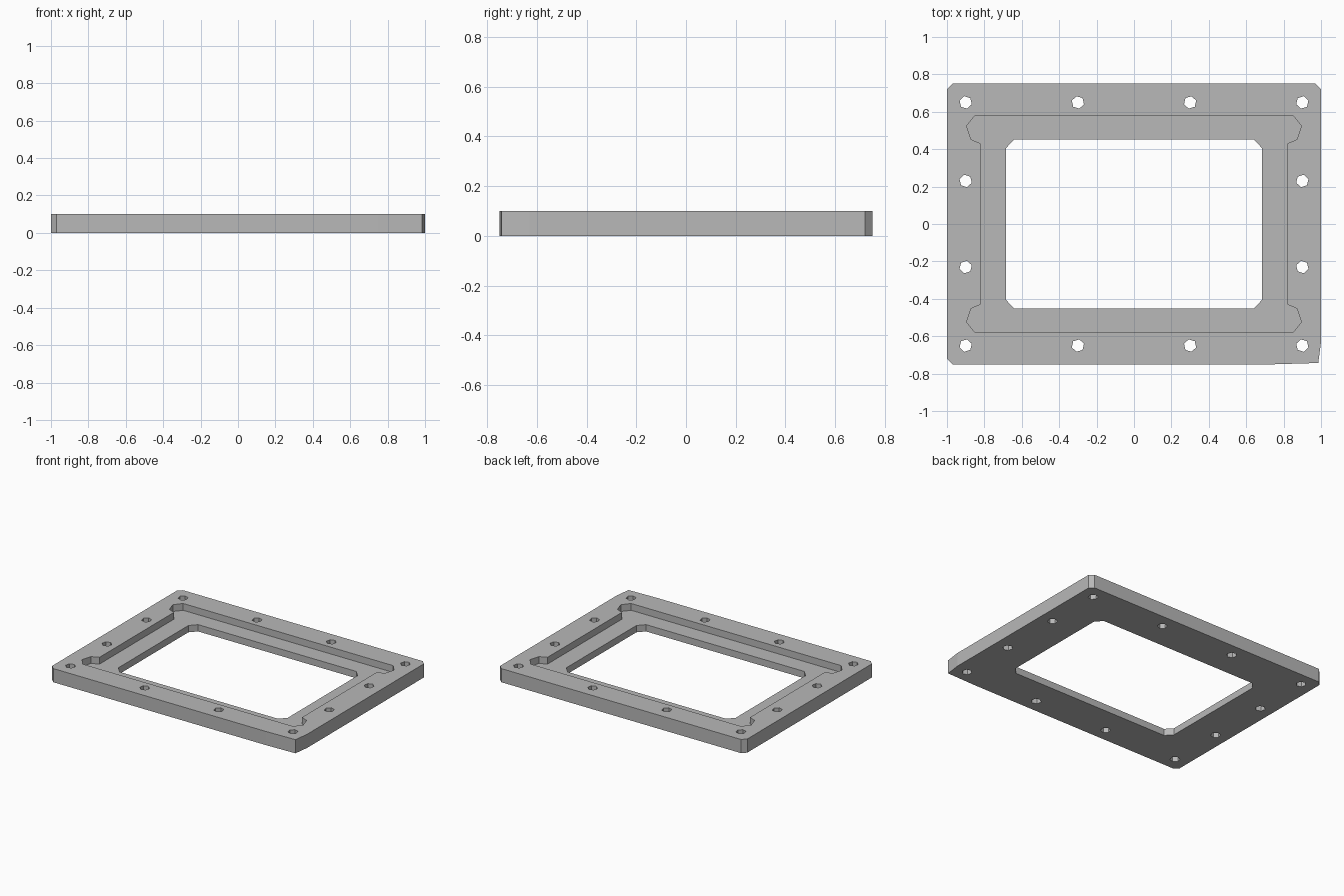
import bpy
import bmesh
from math import cos, sin, tau
from mathutils import Vector

cube = bpy.data.objects.get("Cube")
if cube:
    bpy.data.objects.remove(cube, do_unlink=True)

TOP, LEDGE, BASE = 0.1, 0.05, 0.0

grey = bpy.data.materials.new("plain grey")
grey.use_nodes = True
grey.diffuse_color = (0.48, 0.48, 0.48, 1)
grey.node_tree.nodes["Principled BSDF"].inputs["Base Color"].default_value = (0.48, 0.48, 0.48, 1)


def mirrored(quarter):
    """Closed outline from its +x +y quarter, listed counter-clockwise."""
    left = [(-x, y) for x, y in reversed(quarter)]
    half = quarter + left
    return half + [(-x, -y) for x, y in half]


def hole(cx, cy, r=0.034, sides=6):
    turn = 0.3 if cx * cy > 0 else -0.3
    return [(cx + r * cos(turn + tau * i / sides), cy + r * sin(turn + tau * i / sides))
            for i in range(sides)]


bm = bmesh.new()


def ring(points, z):
    verts = [bm.verts.new((x, y, z)) for x, y in points]
    return [bm.edges.new((v, verts[(i + 1) % len(verts)])) for i, v in enumerate(verts)], verts


def wall(points, low, high):
    """Upright wall along an outline; returns its lower and upper edges."""
    (low_edges, a), (high_edges, b) = ring(points, low), ring(points, high)
    for i in range(len(points)):
        j = (i + 1) % len(points)
        bm.faces.new((a[i], a[j], b[j], b[i]))
    return low_edges, high_edges


def fill(edges, up):
    """Flat face region between nested outlines."""
    bmesh.ops.triangle_fill(bm, edges=edges, use_beauty=True, normal=Vector((0, 0, up)))


# Outer rim, with one nearly square front corner
outline = mirrored([(1, 0.72), (0.97, 0.75)])
outline[-2:] = [(0.75, -0.75), (0.985, -0.743), (1, -0.63)]
outer_low, outer_high = wall(outline, BASE, TOP)

# Window and the stepped recess with relieved corners
window = mirrored([(0.685, 0.405), (0.64, 0.453)])
window_low, window_high = wall(window, BASE, LEDGE)
recess = mirrored([(0.82, 0.43), (0.872, 0.453), (0.895, 0.525), (0.85, 0.58)])
recess_low, recess_high = wall(recess, LEDGE, TOP)

# Bolt holes around the border
spots = [(x, y) for x in (-0.9, -0.3, 0.3, 0.9) for y in (-0.65, 0.65)]
spots += [(x, y) for x in (-0.9, 0.9) for y in (-0.23, 0.23)]
holes_low, holes_high = [], []
for x, y in spots:
    low, high = wall(hole(x, y), BASE, TOP)
    holes_low += low
    holes_high += high

# Flat top, ledge and underside
fill(outer_high + recess_high + holes_high, 1)
fill(recess_low + window_high, 1)
fill(outer_low + window_low + holes_low, -1)
bmesh.ops.recalc_face_normals(bm, faces=bm.faces[:])

mesh = bpy.data.meshes.new("frame_plate")
bm.to_mesh(mesh)
bm.free()
mesh.materials.append(grey)
plate = bpy.data.objects.new("frame_plate", mesh)
bpy.context.collection.objects.link(plate)
